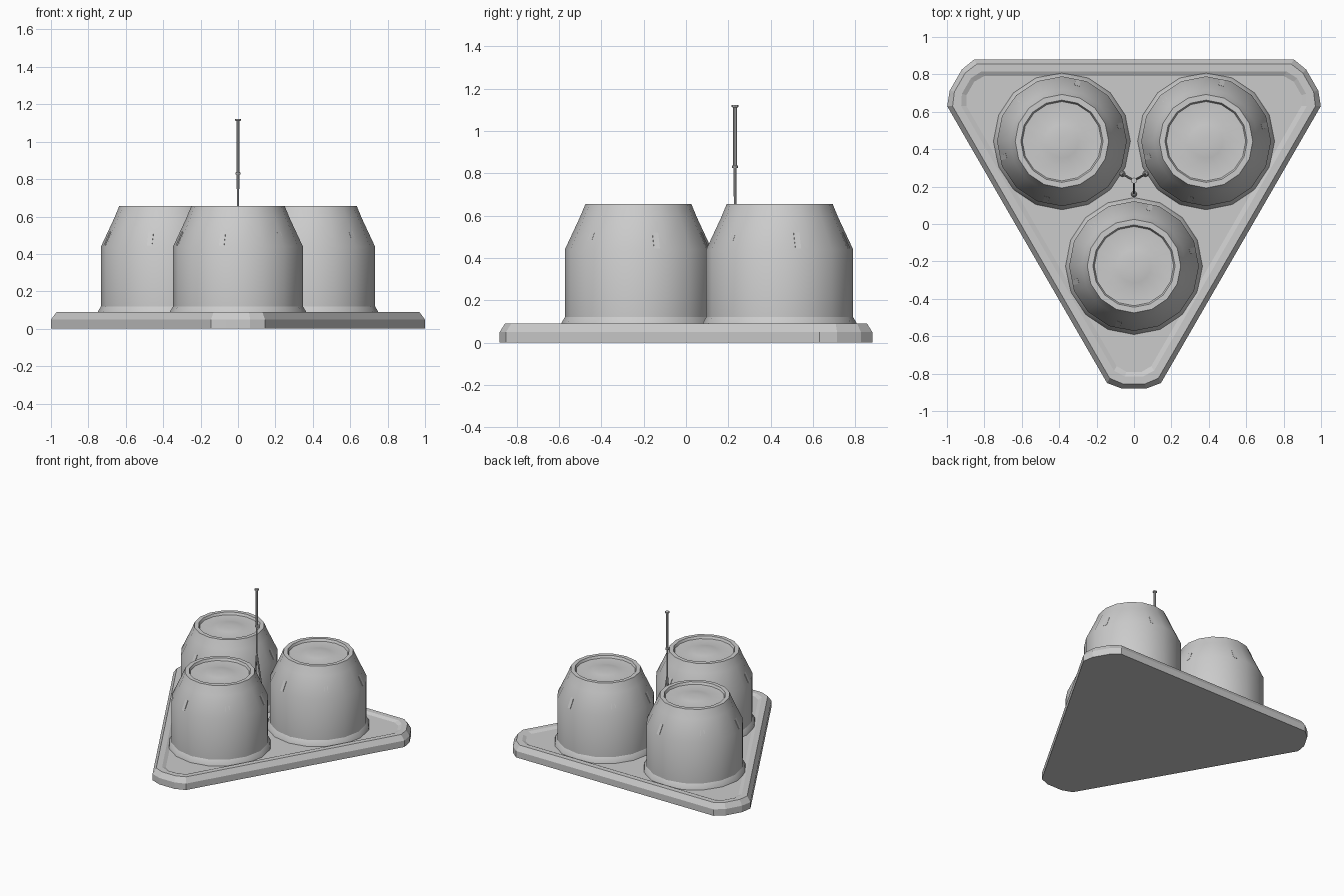
import bpy, bmesh, math
from mathutils import Vector

if "Cube" in bpy.data.objects:
    bpy.data.objects.remove(bpy.data.objects["Cube"])

CX, CY = 0.0, 0.22          # centre of the three-fold layout

grey = bpy.data.materials.new("light grey")
grey.diffuse_color = (0.6, 0.6, 0.6, 1)
grey.use_nodes = True
grey.node_tree.nodes["Principled BSDF"].inputs["Base Color"].default_value = grey.diffuse_color


def finish(bm, name, smooth=None):
    bmesh.ops.recalc_face_normals(bm, faces=bm.faces)
    me = bpy.data.meshes.new(name)
    bm.to_mesh(me)
    bm.free()
    ob = bpy.data.objects.new(name, me)
    bpy.context.collection.objects.link(ob)
    me.materials.append(grey)
    if smooth:
        bpy.ops.object.select_all(action='DESELECT')
        ob.select_set(True)
        bpy.context.view_layer.objects.active = ob
        bpy.ops.object.shade_smooth_by_angle(angle=math.radians(smooth))
    return ob


def loft(rings, name, smooth=None):
    """Skin a stack of equal-length point rings and cap both ends."""
    bm = bmesh.new()
    vs = [[bm.verts.new(p) for p in r] for r in rings]
    n = len(rings[0])
    for a, b in zip(vs, vs[1:]):
        for i in range(n):
            j = (i + 1) % n
            bm.faces.new((a[i], a[j], b[j], b[i]))
    bm.faces.new(vs[0])
    bm.faces.new(vs[-1])
    return finish(bm, name, smooth)


def lathe(profile, name, x, y, n=16, smooth=None):
    rings = [[(x + r * math.cos(2 * math.pi * i / n),
               y + r * math.sin(2 * math.pi * i / n), z) for i in range(n)]
             for r, z in profile]
    return loft(rings, name, smooth)


def rod(a, b, r, name, n=8):
    a, b = Vector(a), Vector(b)
    q = (b - a).to_track_quat('Z', 'Y')
    rings = [[p + q @ Vector((r * math.cos(2 * math.pi * i / n),
                              r * math.sin(2 * math.pi * i / n), 0))
              for i in range(n)] for p in (a, b)]
    return loft(rings, name, 40)


def triangle(d, z):
    """Triangle with clipped corners, inset by d, at height z."""
    tip, side = 1.10 - d, 0.66 - d
    w = (side - 0.5 * (tip - 0.03)) / 0.866
    corner = [(-w, 0.03 - tip), (-0.45 * w, -tip), (0.45 * w, -tip), (w, 0.03 - tip)]
    pts = []
    for k in range(3):
        c, s = math.cos(k * math.tau / 3), math.sin(k * math.tau / 3)
        pts += [(CX + x * c - y * s, CY + x * s + y * c, z) for x, y in corner]
    return pts


# Base plate with bevelled edge and shallow recess
loft([triangle(0, 0), triangle(0, 0.05), triangle(0.025, 0.09),
      triangle(0.065, 0.09), triangle(0.09, 0.078)], "base_plate")

# Three tanks: flared foot, straight wall, tapering shoulder, dished lid
TANK = [(0.367, 0.075), (0.362, 0.095), (0.347, 0.12), (0.347, 0.44), (0.277, 0.59),
        (0.25, 0.655), (0.22, 0.655), (0.212, 0.637), (0.13, 0.632),
        (0.09, 0.642), (0.02, 0.644)]
for k in range(3):
    ang = math.radians(-90 + 120 * k)
    tx, ty = CX + 0.445 * math.cos(ang), CY + 0.445 * math.sin(ang)
    lathe(TANK, f"tank_{k + 1}", tx, ty, 16, 30)

    # Small clips on the shoulder
    for j in range(6):
        a = math.radians(75 + 60 * j)
        out = Vector((math.cos(a), math.sin(a), 0))
        tan = Vector((-out.y, out.x, 0)) * 0.014
        o = Vector((tx, ty, 0))
        tri = [o + out * r + Vector((0, 0, z))
               for r, z in ((0.30, 0.45), (0.341, 0.445), (0.308, 0.52))]
        loft([[p - tan for p in tri], [p + tan for p in tri]],
             f"shoulder_clip_{k + 1}_{j + 1}")

    # Mast legs with feet between the tanks
    fx, fy = CX + 0.012 + 0.068 * math.cos(ang + math.pi), 0
    d = Vector((math.cos(ang), math.sin(ang), 0))
    foot = Vector((CX, CY + 0.012, 0)) + d * 0.072
    rod((CX, CY + 0.012, 0.62), (foot.x, foot.y, 0.08), 0.006, f"mast_leg_{k + 1}")
    lathe([(0.016, 0.075), (0.016, 0.1), (0.009, 0.11)], f"mast_foot_{k + 1}",
          foot.x, foot.y, 8)

# Mast: thin lower rod, thicker upper rod, collar and cap
lathe([(0.006, 0.58), (0.007, 0.825), (0.014, 0.825), (0.014, 0.835), (0.009, 0.837),
       (0.009, 1.11), (0.016, 1.113), (0.016, 1.122)], "mast", CX, CY + 0.012, 8, 40)
